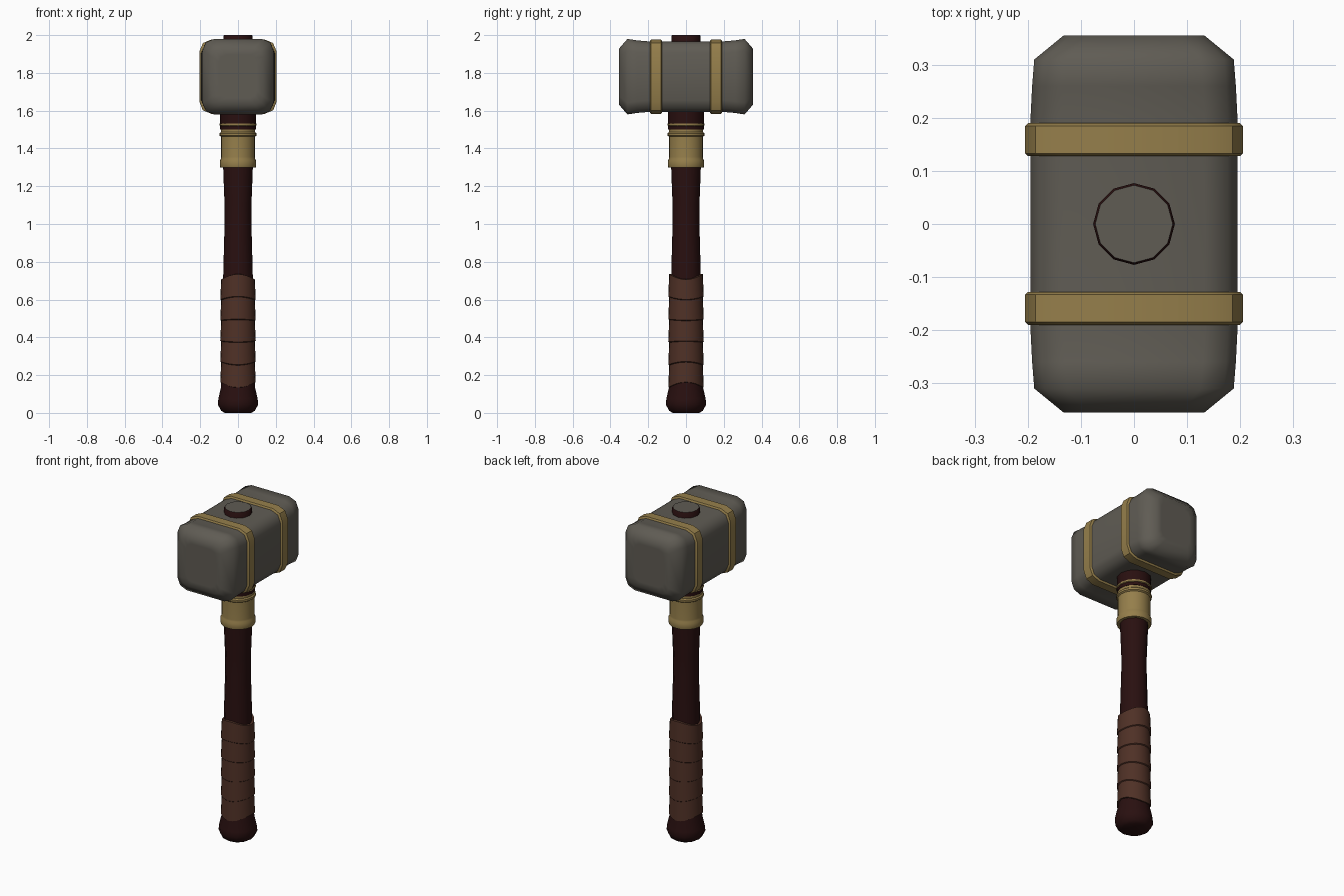
import bpy, bmesh, math

if "Cube" in bpy.data.objects:
    bpy.data.objects.remove(bpy.data.objects["Cube"])

def material(name, rgb):
    m = bpy.data.materials.new(name)
    m.diffuse_color = (*rgb, 1)
    m.use_nodes = True
    m.node_tree.nodes["Principled BSDF"].inputs["Base Color"].default_value = m.diffuse_color
    return m

STONE = material("grey stone", (0.115, 0.106, 0.088))
GOLD = material("dull gold", (0.30, 0.21, 0.07))
WOOD = material("dark wood", (0.022, 0.005, 0.005))
LEATHER = material("brown leather", (0.078, 0.030, 0.019))

def loft(name, rings, mat, angle=40, closed=False):
    """Skin a list of equal-length point rings; cap the ends or close the loop."""
    bm = bmesh.new()
    vs = [[bm.verts.new(p) for p in r] for r in rings]
    n = len(vs[0])
    pairs = list(zip(vs, vs[1:])) + ([(vs[-1], vs[0])] if closed else [])
    for a, b in pairs:
        for i in range(n):
            j = (i + 1) % n
            bm.faces.new((a[i], a[j], b[j], b[i]))
    if not closed:
        bm.faces.new(vs[0][::-1])
        bm.faces.new(vs[-1])
    bmesh.ops.recalc_face_normals(bm, faces=bm.faces)
    me = bpy.data.meshes.new(name)
    bm.to_mesh(me)
    bm.free()
    me.materials.append(mat)
    ob = bpy.data.objects.new(name, me)
    bpy.context.collection.objects.link(ob)
    bpy.ops.object.select_all(action='DESELECT')
    ob.select_set(True)
    bpy.context.view_layer.objects.active = ob
    bpy.ops.object.shade_smooth_by_angle(angle=math.radians(angle))
    return ob

def circle(r, z, n=12, wave=0.0):
    pts = []
    for i in range(n):
        t = 2 * math.pi * i / n
        pts.append((r * math.cos(t), r * math.sin(t), z - wave * math.cos(2 * t)))
    return pts

def rounded_rect(hx, hz, c, y, zc=1.78, seg=2):
    pts = []
    for k, (sx, sz) in enumerate(((1, 1), (-1, 1), (-1, -1), (1, -1))):
        for s in range(seg + 1):
            t = math.pi / 2 * (k + s / seg)
            pts.append((sx * (hx - c) + c * math.cos(t), y,
                        zc + sz * (hz - c) + c * math.sin(t)))
    return pts

# Handle with flared pommel
loft("handle", [circle(r, z) for r, z in (
    (0.070, 0.0), (0.090, 0.012), (0.107, 0.045), (0.104, 0.075), (0.090, 0.135),
    (0.082, 0.3), (0.080, 0.65), (0.077, 0.78), (0.071, 1.0), (0.071, 1.1),
    (0.078, 1.28), (0.080, 1.5))], WOOD)

# Neck under the head and peg through its top
loft("neck", [circle(0.095, 1.50), circle(0.095, 1.62)], WOOD)
peg = loft("peg", [circle(0.077, 1.90), circle(0.077, 1.995), circle(0.073, 2.0)], WOOD)
peg.data.materials.append(STONE)
for f in peg.data.polygons:
    if f.normal.z > 0.9:
        f.material_index = 1

# Leather wrap: overlapping tilted turns with wavy ends
turns = 5
wrap = [circle(0.075, 0.145, 24, -0.014)]
for k in range(turns):
    z0, z1 = 0.145 + 0.575 * k / turns, 0.145 + 0.575 * (k + 1) / turns
    w0, w1 = (-0.014 + 0.028 * (k + d) / turns for d in (0, 1))
    wrap += [circle(0.094, z0 + 0.004, 24, w0), circle(0.089, z1, 24, w1)]
wrap.append(circle(0.074, 0.722, 24, 0.014))
loft("leather_wrap", wrap, LEATHER)

# Gold collar with raised rims
loft("collar", [circle(r, z, 24) for r, z in (
    (0.075, 1.30), (0.094, 1.30), (0.096, 1.305), (0.096, 1.335), (0.091, 1.345),
    (0.090, 1.355), (0.090, 1.462), (0.098, 1.468), (0.098, 1.480), (0.091, 1.486),
    (0.091, 1.518), (0.098, 1.522), (0.098, 1.532), (0.080, 1.534))], GOLD)

# Hammer head: flared ends, waisted top and bottom
half = [(0.355, 0.10, 0.115, 0.04), (0.355, 0.133, 0.148, 0.045),
        (0.31, 0.188, 0.200, 0.062), (0.26, 0.192, 0.192, 0.062),
        (0.20, 0.195, 0.187, 0.062)]
stations = half + [(-y, a, b, c) for y, a, b, c in reversed(half)]
loft("hammer_head", [rounded_rect(a, b, c, y) for y, a, b, c in stations], STONE, 60)

# Gold bands around the head
for side, s in (("front", -1), ("back", 1)):
    loft(side + "_band", [rounded_rect(0.195 + d, 0.187 + d, 0.065, s * y) for y, d in (
        (0.128, -0.012), (0.128, 0.005), (0.133, 0.010), (0.185, 0.010),
        (0.190, 0.005), (0.190, -0.012))], GOLD, 40, closed=True)
